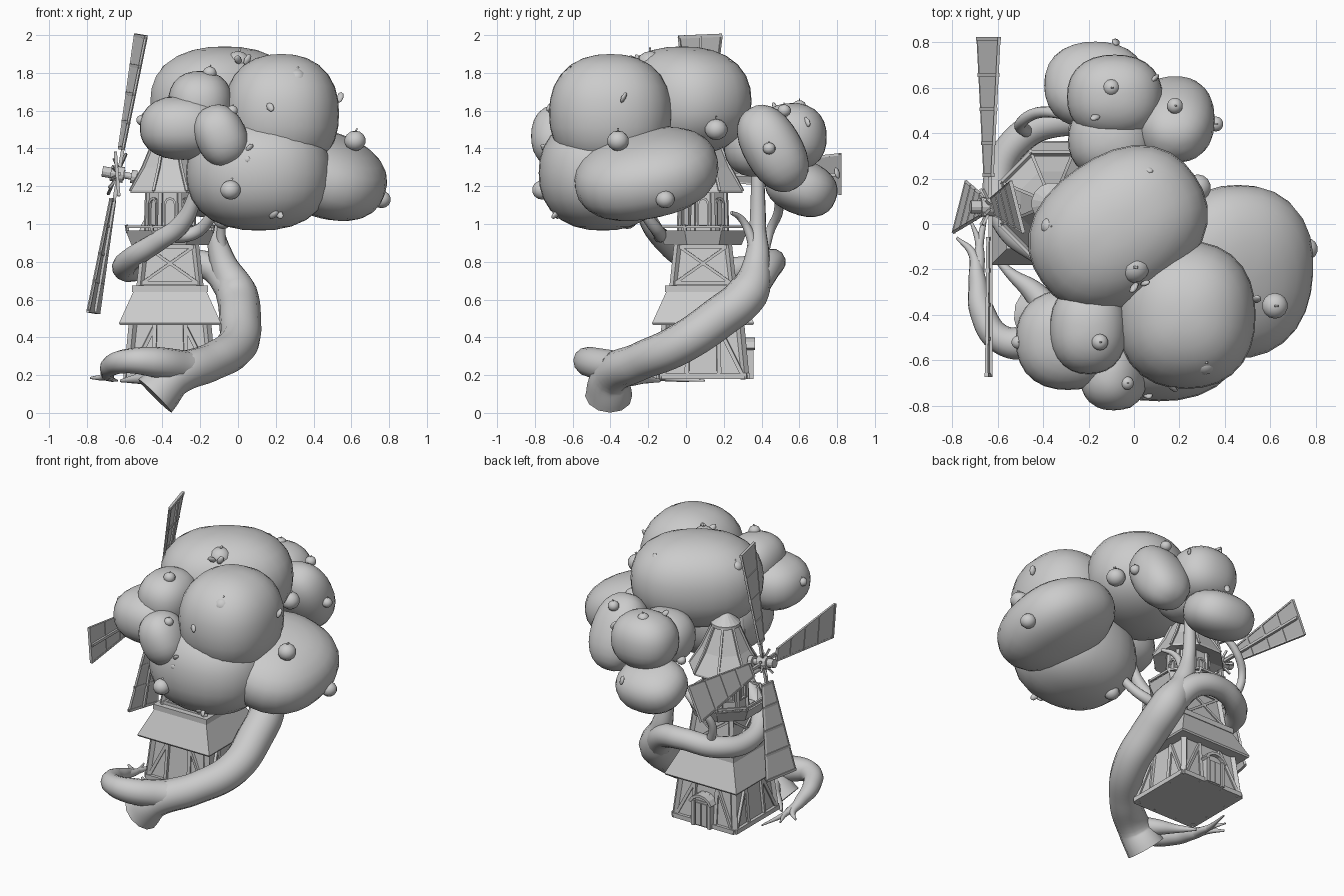
import bpy, bmesh, math, random
from mathutils import Vector, Matrix, Euler

if "Cube" in bpy.data.objects:
    bpy.data.objects.remove(bpy.data.objects["Cube"])

random.seed(4)
TX, TY = -0.36, 0.09           # tower axis
AT_TOWER = Matrix.Translation((TX, TY, 0))


def finish(name, bm, smooth=False):
    bmesh.ops.recalc_face_normals(bm, faces=bm.faces)
    me = bpy.data.meshes.new(name)
    bm.to_mesh(me)
    bm.free()
    ob = bpy.data.objects.new(name, me)
    bpy.context.collection.objects.link(ob)
    if smooth:
        for p in me.polygons:
            p.use_smooth = True
    return ob


def add_ball(bm, loc, rad, rot=(0, 0, 0), seg=28, power=2.0):
    """ellipsoid; a power above 2 makes it fuller at the corners"""
    m = (Matrix.Translation(loc) @ Euler([math.radians(a) for a in rot]).to_matrix().to_4x4()
         @ Matrix.Diagonal((*rad, 1)))
    vs = bmesh.ops.create_uvsphere(bm, u_segments=seg, v_segments=seg // 2, radius=1)['verts']
    for v in vs:
        v.co = m @ (v.co / sum(abs(a) ** power for a in v.co) ** (1 / power))


def add_box(bm, loc, size, mat=Matrix()):
    bmesh.ops.create_cube(bm, size=1, matrix=mat @ Matrix.Translation(loc) @ Matrix.Diagonal((*size, 1)))


def add_beam(bm, p, q, w=0.02, mat=Matrix()):
    p, q = mat @ Vector(p), mat @ Vector(q)
    d = q - p
    m = Matrix.Translation((p + q) / 2) @ d.to_track_quat('Z', 'Y').to_matrix().to_4x4()
    add_box(bm, (0, 0, 0), (w, w, d.length), m)


def lathe(name, n, profile):
    """n-sided solid about the tower axis; profile holds (flat half width, z)"""
    bm = bmesh.new()
    rings = []
    for h, z in profile:
        r = h / math.cos(math.pi / n)
        rings.append([bm.verts.new((TX + r * math.cos((i + .5) * math.tau / n),
                                    TY + r * math.sin((i + .5) * math.tau / n), z)) for i in range(n)])
    for a, b in zip(rings, rings[1:]):
        for i in range(n):
            bm.faces.new((a[i], a[(i + 1) % n], b[(i + 1) % n], b[i]))
    bm.faces.new(rings[0])
    bm.faces.new(rings[-1])
    return finish(name, bm)


def tube(name, pts):
    """tapered limb through (x, y, z, radius) points"""
    cu = bpy.data.curves.new(name, 'CURVE')
    cu.dimensions = '3D'
    cu.bevel_depth = 1
    cu.bevel_resolution = 4
    cu.resolution_u = 8
    cu.use_fill_caps = True
    sp = cu.splines.new('BEZIER')
    sp.bezier_points.add(len(pts) - 1)
    for b, (x, y, z, r) in zip(sp.bezier_points, pts):
        b.co, b.radius = (x, y, z), r
        b.handle_left_type = b.handle_right_type = 'AUTO'
    ob = bpy.data.objects.new(name, cu)
    bpy.context.collection.objects.link(ob)
    bpy.ops.object.select_all(action='DESELECT')
    ob.select_set(True)
    bpy.context.view_layer.objects.active = ob
    bpy.ops.object.convert(target='MESH')
    bpy.ops.object.shade_smooth_by_angle(angle=math.radians(50))


# Foliage masses: centre, radii, rotation in degrees
blobs = [
    ((-.07, -.02, 1.65), (.41, .32, .29), (0, 0, 35)),
    ((.23, -.40, 1.585), (.305, .325, .315), (0, 0, 0)),
    ((.11, -.44, 1.27), (.385, .34, .305), (0, 0, 0)),
    ((.45, -.21, 1.265), (.345, .385, .215), (11, 18, 0)),
    ((-.29, -.51, 1.51), (.23, .22, .17), (0, 0, 0)),
    ((-.20, -.46, 1.64), (.17, .20, .17), (0, 0, 0)),
    ((-.09, -.67, 1.465), (.135, .15, .17), (0, -25, 0)),
    ((-.085, .56, 1.46), (.21, .185, .18), (0, 0, 0)),
    ((-.17, .61, 1.195), (.225, .195, .145), (-22, 0, 0)),
    ((.18, .46, 1.40), (.175, .155, .245), (30, 0, 0)),
    ((-.10, .37, 1.42), (.19, .17, .17), (0, 0, 0)),
]
for i, (c, r, rot) in enumerate(blobs):
    bm = bmesh.new()
    add_ball(bm, c, r, rot, 28, 2.3)
    finish(f"foliage_{i + 1}", bm, True)

# Apples with stems
apples = [(.31, -.61, 1.77, .055), (.62, -.36, 1.44, .058), (.76, -.11, 1.13, .05), (.28, .16, 1.5, .06),
          (0, -.19, 1.85, .07), (-.37, -.01, 1.81, .04), (-.15, -.52, 1.8, .037), (-.1, .6, 1.62, .038),
          (.18, .52, 1.6, .036), (.36, .44, 1.4, .034), (-.04, -.76, 1.18, .055), (-.51, -.52, 1.55, .03),
          (-.08, -.31, 1.02, .05), (.05, -.75, 1.34, .026), (-.26, .42, 1.31, .03), (-.03, -.70, 1.6, .03)]
bm = bmesh.new()
for x, y, z, r in apples:
    add_ball(bm, (x, y, z), (r, r, r * .93), (0, 0, 0), 14)
    add_beam(bm, (x, y, z + r * .8), (x + r * .2, y, z + r * 1.15), r * .15)
finish("apples", bm, True)

# Small loose leaves
bm = bmesh.new()
for x, y, z in [(.17, -.72, 1.62), (.22, -.69, 1.05), (.19, -.69, 1.05), (.54, -.33, 1.67), (-.3, -.47, 1.74),
                (.06, .24, 1.85), (-.17, .47, 1.62), (.05, -.26, 1.87), (0, -.28, 1.87), (-.08, .8, 1.27),
                (.09, .64, 1.54), (-.44, -.64, 1.5), (.06, -.75, 1.4)]:
    add_ball(bm, (x, y, z), (.02, .012, .032), [random.uniform(-50, 50) for _ in range(3)], 8)
finish("leaves", bm, True)

# Twisting trunk, wrapping limb, branches and roots
tube("trunk", [(-.44, -.41, .09, .125), (-.34, -.40, .19, .105), (-.14, -.25, .27, .10), (-.005, -.04, .36, .108),
               (.01, .17, .50, .112), (-.01, .33, .64, .11), (-.08, .375, .80, .07), (-.12, .38, .97, .045),
               (-.13, .38, 1.3, .033)])
tube("wrapping_limb", [(-.02, .33, .64, .09), (-.14, .43, .77, .075), (-.3, .455, .80, .07), (-.5, .38, .77, .07),
                       (-.6, .19, .765, .065), (-.56, 0, .82, .06), (-.42, -.12, .91, .055), (-.3, -.19, 1.0, .05),
                       (-.23, -.25, 1.15, .035), (-.2, -.3, 1.4, .03)])
tube("limb_fork", [(-.38, -.14, .94, .04), (-.24, -.14, .95, .035), (-.15, -.2, 1.03, .03), (-.1, -.3, 1.2, .02)])
tube("back_branch", [(-.46, .4, .79, .03), (-.5, .44, .95, .025), (-.42, .49, 1.07, .025), (-.25, .47, 1.22, .02)])
tube("side_branch", [(-.07, .37, .78, .035), (-.09, .34, .94, .025), (-.07, .29, 1.03, .018), (-.02, .24, 1.06, .01)])
tube("curling_root", [(-.28, -.38, .24, .09), (-.45, -.51, .27, .08), (-.58, -.51, .275, .065), (-.67, -.38, .25, .055),
                      (-.69, -.24, .215, .038), (-.71, -.13, .19, .02), (-.78, -.06, .185, .006)])
for i, end in enumerate([(-.64, .1, .17), (-.72, .02, .18)]):
    tube(f"root_tip_{i + 1}", [(-.69, -.25, .21, .03), (-.68, -.1, .185, .018), (*end, .005)])
tube("front_root", [(-.36, -.40, .21, .07), (-.44, -.3, .19, .05), (-.54, -.22, .18, .025), (-.62, -.14, .17, .008)])

# Tower body
lathe("lower_walls", 4, [(.228, .18), (.195, .5)])
lathe("skirt_roof", 4, [(.265, .465), (.27, .475), (.195, .64), (.19, .64)])
lathe("skirt_cap", 4, [(.2, .64), (.2, .675)])
lathe("middle_walls", 4, [(.16, .67), (.13, .92)])
lathe("balcony", 8, [(.19, .89), (.205, .89), (.235, .965), (.222, .965), (.195, .91)])
lathe("upper_room", 8, [(.125, .9), (.115, 1.2)])
lathe("roof", 8, [(.12, 1.19), (.21, 1.165), (.21, 1.178), (.14, 1.30), (.075, 1.46)])
lathe("roof_cap", 16, [(.09, 1.455), (.09, 1.475), (.004, 1.555)])

# Timber framing repeated on the four walls
bm = bmesh.new()
for k in range(4):
    m = AT_TOWER @ Matrix.Rotation(k * math.pi / 2, 4, 'Z')
    add_beam(bm, (-.222, -.222, .18), (-.194, -.194, .48), .034, m)
    add_beam(bm, (-.23, -.23, .195), (.23, -.23, .195), .03, m)
    for s in (-1, 1):
        add_beam(bm, (s * .085, -.23, .18), (s * .08, -.2, .48), .022, m)
        add_beam(bm, (s * .21, -.229, .2), (s * .085, -.204, .45), .02, m)
        add_beam(bm, (s * .145, -.16, .69), (-s * .125, -.137, .88), .015, m)
    add_beam(bm, (-.158, -.158, .67), (-.133, -.133, .9), .028, m)
    add_beam(bm, (-.155, -.158, .688), (.155, -.158, .688), .02, m)
    add_beam(bm, (-.135, -.135, .88), (.135, -.135, .88), .02, m)
finish("timber_frame", bm)

# Railing, upper posts, roof ribs and arched windows on the eight sides
rail, win = bmesh.new(), bmesh.new()
for k in range(8):
    m = AT_TOWER @ Matrix.Rotation((k + .5) * math.pi / 4, 4, 'Z')
    n = AT_TOWER @ Matrix.Rotation((k + 1.5) * math.pi / 4, 4, 'Z')
    f = AT_TOWER @ Matrix.Rotation(k * math.pi / 4, 4, 'Z')
    add_beam(rail, (.24, 0, .95), (.25, 0, .995), .014, m)
    add_beam(rail, m @ Vector((.247, 0, .985)), n @ Vector((.247, 0, .985)), .014)
    add_beam(rail, (.137, 0, .9), (.127, 0, 1.19), .022, m)
    add_beam(rail, (.227, 0, 1.175), (.152, 0, 1.305), .014, m)
    add_beam(rail, (.152, 0, 1.305), (.083, 0, 1.46), .014, m)
    for s in (-1, 1):
        add_box(win, (.124, s * .026, 1.05), (.02, .009, .12), f)
    for a in range(4):
        t0, t1 = a * math.pi / 4, (a + 1) * math.pi / 4
        add_beam(win, (.124, .026 * math.cos(t0), 1.11 + .026 * math.sin(t0)),
                 (.124, .026 * math.cos(t1), 1.11 + .026 * math.sin(t1)), .012, f)
    add_box(win, (.124, 0, .99), (.025, .065, .01), f)
finish("railing_and_ribs", rail)
finish("arched_windows", win)

# Arched porch with a door on the back wall
bm = bmesh.new()
add_box(bm, (0, .225, .265), (.11, .06, .17), AT_TOWER)
for s in (-1, 1):
    add_box(bm, (s * .06, .235, .265), (.022, .065, .17), AT_TOWER)
    add_box(bm, (s * .022, .257, .262), (.038, .01, .15), AT_TOWER)
for a in range(6):
    t0, t1 = [math.radians(25 + (a + d) * 130 / 6) for d in (0, 1)]
    p, q = [Vector((.085 * math.cos(t), .233, .305 + .085 * math.sin(t))) for t in (t0, t1)]
    ang = math.atan2(q.z - p.z, q.x - p.x)
    m = AT_TOWER @ Matrix.Translation((p + q) / 2) @ Matrix.Rotation(-ang, 4, 'Y')
    add_box(bm, (0, 0, 0), ((q - p).length + .006, .085, .018), m)
add_box(bm, (0, .225, .36), (.1, .05, .04), AT_TOWER)
finish("porch_door", bm)

# Windmill hub and four ribbed sails on a tilted axis (local y up, local z inward)
s, c = math.sin(.17), math.cos(.17)
HUB = Matrix(((0, s, c, -.64), (1, 0, 0, .075), (0, c, -s, 1.265), (0, 0, 0, 1)))
bm = bmesh.new()
for r, h, z in ((.018, .24, .12), (.042, .07, 0), (.028, .12, -.02), (.035, .03, .09)):
    bmesh.ops.create_cone(bm, cap_ends=True, segments=12, radius1=r, radius2=r, depth=h,
                          matrix=HUB @ Matrix.Translation((0, 0, z)))
for k in range(8):
    m = HUB @ Matrix.Rotation((k + .5) * math.pi / 4, 4, 'Z')
    add_beam(bm, (0, .03, 0), (0, .085, -.03), .012, m)
finish("sail_hub", bm)

for k in range(4):
    m = HUB @ Matrix.Rotation(k * math.pi / 2, 4, 'Z') @ Matrix.Rotation(.25, 4, 'Y')
    bm = bmesh.new()
    half = lambda t: .04 + (t - .14) * .123
    v = [bm.verts.new(m @ Vector(p)) for z in (-.005, .005) for p in
         ((-half(.14), .14, z), (half(.14), .14, z), (half(.74), .74, z), (-half(.74), .74, z))]
    for f in ((0, 1, 2, 3), (4, 5, 6, 7), (0, 1, 5, 4), (1, 2, 6, 5), (2, 3, 7, 6), (3, 0, 4, 7)):
        bm.faces.new([v[i] for i in f])
    add_beam(bm, (0, 0, .008), (0, .74, .008), .018, m)
    for t in (.14, .28, .43, .58, .74):
        add_beam(bm, (-half(t) - .004, t, 0), (half(t) + .004, t, 0), .017, m)
    for e in (-1, 1):
        add_beam(bm, (e * half(.14), .14, 0), (e * half(.74), .74, 0), .013, m)
    finish(f"sail_{k + 1}", bm)
